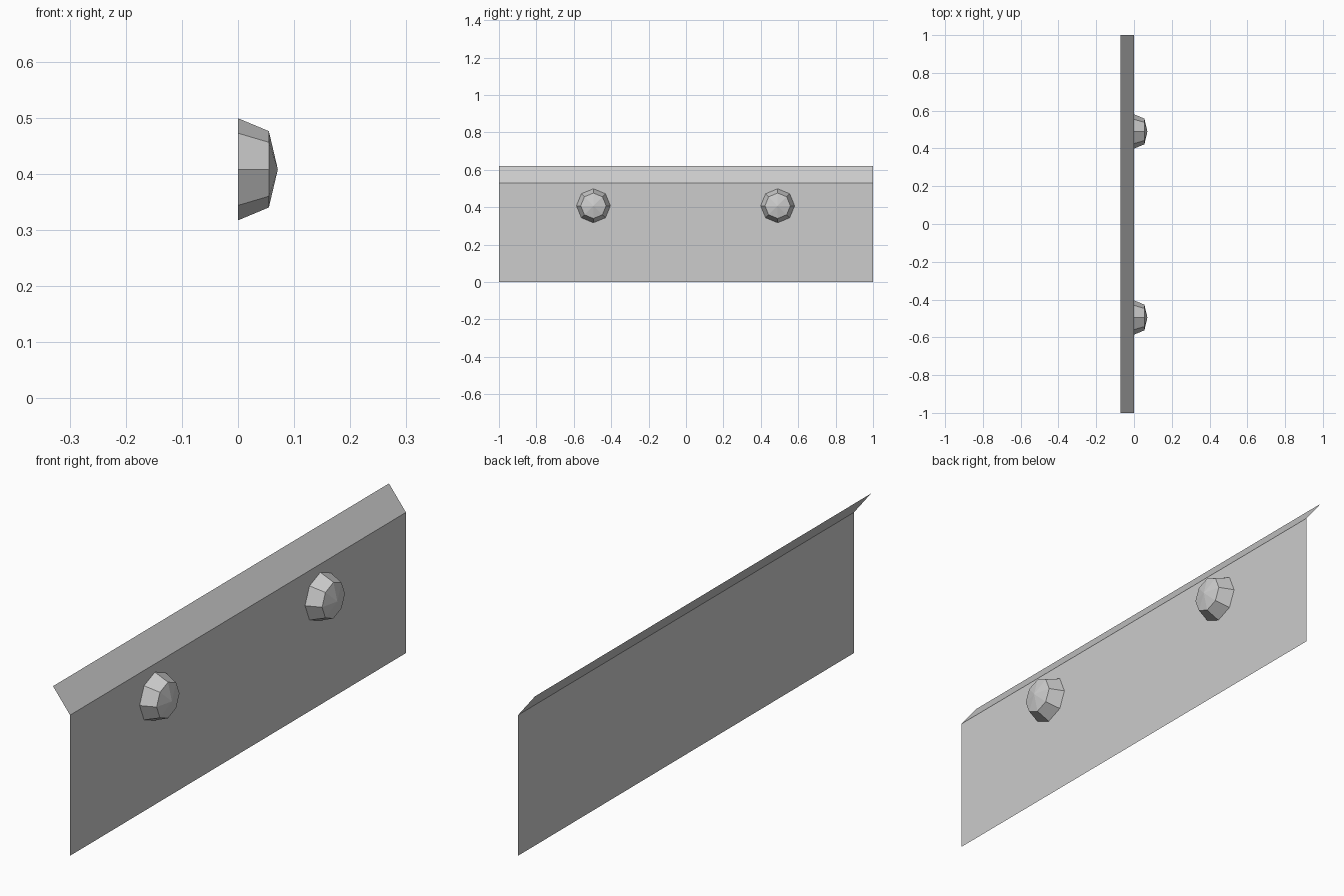
import bpy, bmesh, math

cube = bpy.data.objects.get("Cube")
if cube:
    bpy.data.objects.remove(cube, do_unlink=True)

GREY = (0.604, 0.604, 0.604, 1.0)
grey = bpy.data.materials.new("light grey")
grey.use_nodes = True
grey.diffuse_color = GREY
grey.node_tree.nodes["Principled BSDF"].inputs["Base Color"].default_value = GREY


def finish(name, bm):
    mesh = bpy.data.meshes.new(name)
    bm.to_mesh(mesh)
    bm.free()
    mesh.materials.append(grey)
    obj = bpy.data.objects.new(name, mesh)
    bpy.context.collection.objects.link(obj)
    return obj


def sheet(name, profile, half_length):
    """Thin open sheet: an (x, z) profile swept along y, facing +x."""
    bm = bmesh.new()
    rows = [[bm.verts.new((x, s * half_length, z)) for s in (-1, 1)] for x, z in profile]
    for low, high in zip(rows, rows[1:]):
        bm.faces.new((low[0], low[1], high[1], high[0]))
    return finish(name, bm)


def stud(name, y, z, rings, apex, sides=8):
    """Faceted dome whose open base sits on the panel and points along +x."""
    bm = bmesh.new()
    loops = []
    for x, r in rings:
        angles = [2 * math.pi * i / sides for i in range(sides)]
        loops.append([bm.verts.new((x, r * math.cos(a), r * math.sin(a))) for a in angles])
    tip = bm.verts.new((apex, 0, 0))
    for i in range(sides):
        j = (i + 1) % sides
        for a, b in zip(loops, loops[1:]):
            bm.faces.new((a[i], a[j], b[j], b[i]))
        bm.faces.new((loops[-1][i], loops[-1][j], tip))
    obj = finish(name, bm)
    obj.location = (0, y, z)
    return obj


# Upright panel with a top lip bent backwards
sheet("panel_with_bent_lip", [(0, 0), (0, 0.53), (-0.071, 0.62)], 1.0)

# Two bolt heads on the face
for name, y in (("front_bolt_head", -0.495), ("rear_bolt_head", 0.49)):
    stud(name, y, 0.408, [(0, 0.091), (0.055, 0.068)], 0.071)
